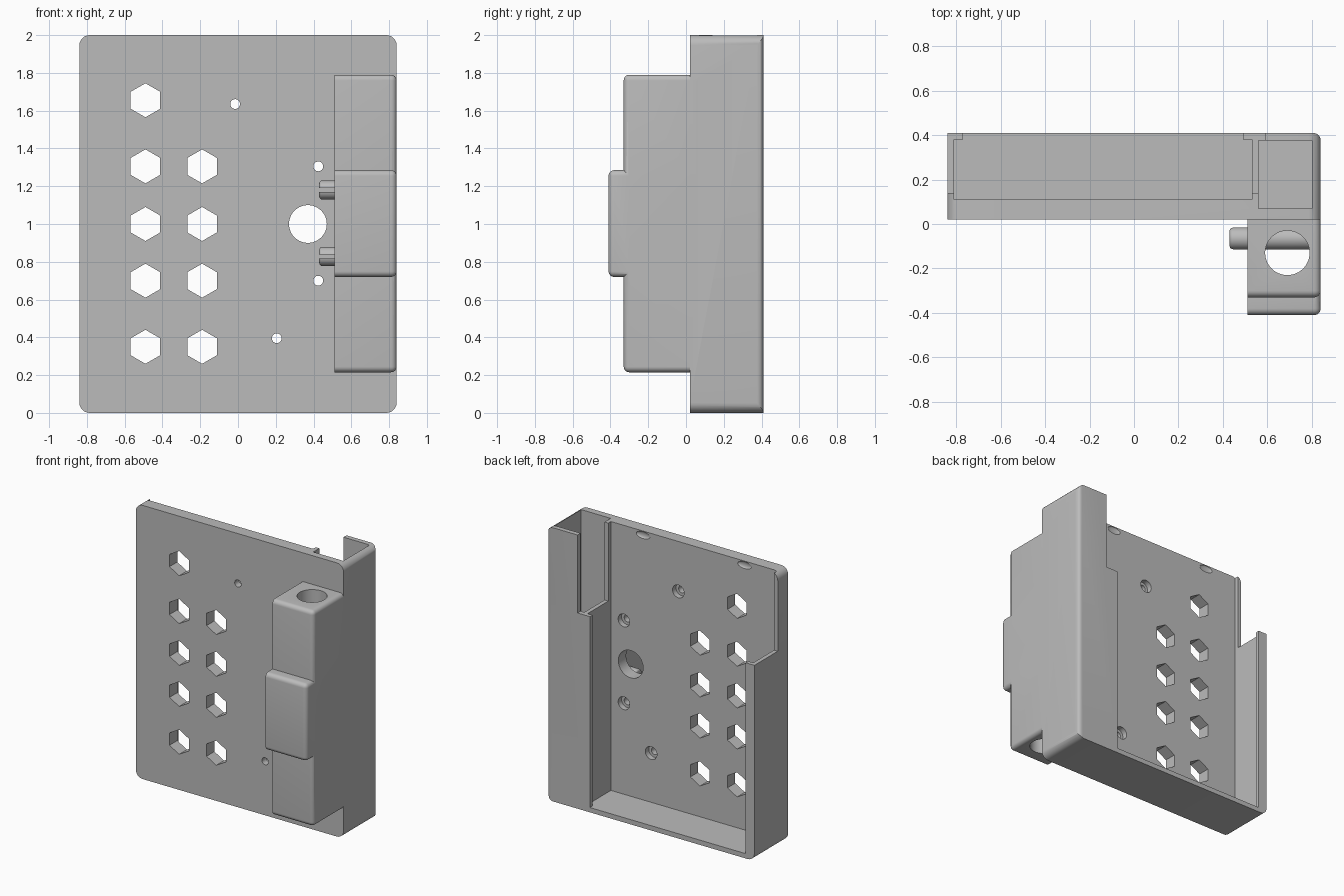
import bpy, bmesh, math
from mathutils import Matrix, Vector

old = bpy.data.objects.get("Cube")
if old:
    bpy.data.objects.remove(old, do_unlink=True)

grey = bpy.data.materials.new("plain grey")
grey.use_nodes = True
COLOUR = (0.5, 0.5, 0.5, 1)
grey.diffuse_color = COLOUR
grey.node_tree.nodes["Principled BSDF"].inputs["Base Color"].default_value = COLOUR


def finish(bm, name):
    mesh = bpy.data.meshes.new(name)
    bmesh.ops.recalc_face_normals(bm, faces=bm.faces)
    bm.to_mesh(mesh)
    bm.free()
    mesh.materials.append(grey)
    obj = bpy.data.objects.new(name, mesh)
    bpy.context.collection.objects.link(obj)
    return obj


def box(name, x, y, z, radius=0, pick=None):
    """Box from ranges; edges whose middle passes pick are rounded."""
    bm = bmesh.new()
    bmesh.ops.create_cube(bm, size=1)
    for v in bm.verts:
        v.co = [r[0] if c < 0 else r[1] for c, r in zip(v.co, (x, y, z))]
    if pick:
        edges = [e for e in bm.edges if pick(e.verts[0].co, e.verts[1].co)]
        bmesh.ops.bevel(bm, geom=edges, offset=radius, segments=6,
                        profile=0.5, affect='EDGES')
    return finish(bm, name)


def rod(name, centre, radius, length, axis, sides=48, tip=0):
    """Cylinder along an axis; tip rounds the rim at its low end."""
    bm = bmesh.new()
    bmesh.ops.create_cone(bm, cap_ends=True, segments=sides, radius1=radius,
                          radius2=radius, depth=length)
    if tip:
        rim = [e for e in bm.edges if all(v.co.z < 0 for v in e.verts)]
        bmesh.ops.bevel(bm, geom=rim, offset=tip, segments=4, profile=0.5,
                        affect='EDGES')
    turn = {'X': Matrix.Rotation(math.pi / 2, 4, 'Y'),
            'Y': Matrix.Rotation(math.pi / 2, 4, 'X'),
            'Z': Matrix.Identity(4)}[axis]
    bmesh.ops.transform(bm, matrix=Matrix.Translation(centre) @ turn, verts=bm.verts)
    return finish(bm, name)


def combine(target, tool, operation='DIFFERENCE'):
    mod = target.modifiers.new("combine", 'BOOLEAN')
    mod.operation, mod.solver, mod.object = operation, 'EXACT', tool
    bpy.context.view_layer.update()
    result = target.evaluated_get(bpy.context.evaluated_depsgraph_get())
    mesh = bpy.data.meshes.new_from_object(result)
    target.modifiers.clear()
    target.data = mesh
    bpy.data.objects.remove(tool, do_unlink=True)


# Case shell with rounded corners and one rounded rear edge
case = box("case", (-.84, .84), (.02, .41), (0, 2), .055,
           lambda a, b: abs(a.y - b.y) > .1)
combine(case, box("rear_round", (-1, .84), (-.2, .41), (-.2, 2.2), .035,
                  lambda a, b: min(a.x, b.x) > .8 and min(a.y, b.y) > .4), 'INTERSECT')

# Side housing with its thicker middle block
def outer_edge(a, b):
    return max(a.x, b.x) > .6 and min(a.y, b.y) < 0

for name, front, z in (("housing", -.33, (.215, 1.79)),
                       ("housing_middle", -.41, (.72, 1.285))):
    combine(case, box(name, (.51, .84), (front, .055), z, .03, outer_edge), 'UNION')

# Open main bay, narrower rear opening, side channel, lowered upper walls
for x, y, z in (((-.81, .53), (.11, .38), (.035, 2.2)),
                ((-.77, .49), (.3, .6), (.035, 2.2)),
                ((.56, .80), (.07, .375), (.035, 2.2)),
                ((-1, .59), (.14, .6), (1.43, 2.2))):
    combine(case, box("bay_cutter", x, y, z))

# Vertical bore through the housing
combine(case, rod("bore_cutter", (.69, -.13, 1), .1, 1.9, 'Z'))

# Hexagonal vents with points up
for x, rows in ((-.49, (.35, .7, 1, 1.305, 1.655)), (-.19, (.35, .7, 1, 1.305))):
    for z in rows:
        combine(case, rod("vent_cutter", (x, .06, z), .09, .3, 'Y', 6))

# Large round opening and counterbored screw holes
combine(case, rod("opening_cutter", (.37, .06, 1), .1, .3, 'Y'))
for x, z in ((-.015, 1.635), (.425, 1.305), (.425, .7), (.205, .395)):
    combine(case, rod("screw_cutter", (x, .06, z), .026, .3, 'Y', 24))
    combine(case, rod("sink_cutter", (x, .12, z), .047, .1, 'Y', 24))

# Shallow catch dents near the top of the front panel
for x in (-.55, .27):
    bm = bmesh.new()
    bmesh.ops.create_uvsphere(bm, u_segments=32, v_segments=16, radius=1)
    bmesh.ops.scale(bm, vec=Vector((.055, .012, .025)), verts=bm.verts)
    bmesh.ops.translate(bm, vec=Vector((x, .11, 1.97)), verts=bm.verts)
    combine(case, finish(bm, "dent_cutter"))

# Two split pegs crossing the bore
parts = [case]
for name, z in (("upper_peg", 1.18), ("lower_peg", .828)):
    peg = rod(name, (.62, -.065, z), .05, .38, 'X', 32, .015)
    combine(peg, box("slot_cutter", (.3, .9), (-.3, .3), (z - .011, z + .011)))
    parts.append(peg)

bpy.ops.object.select_all(action='DESELECT')
for obj in parts:
    obj.select_set(True)
bpy.context.view_layer.objects.active = case
bpy.ops.object.shade_smooth_by_angle(angle=math.radians(32))
